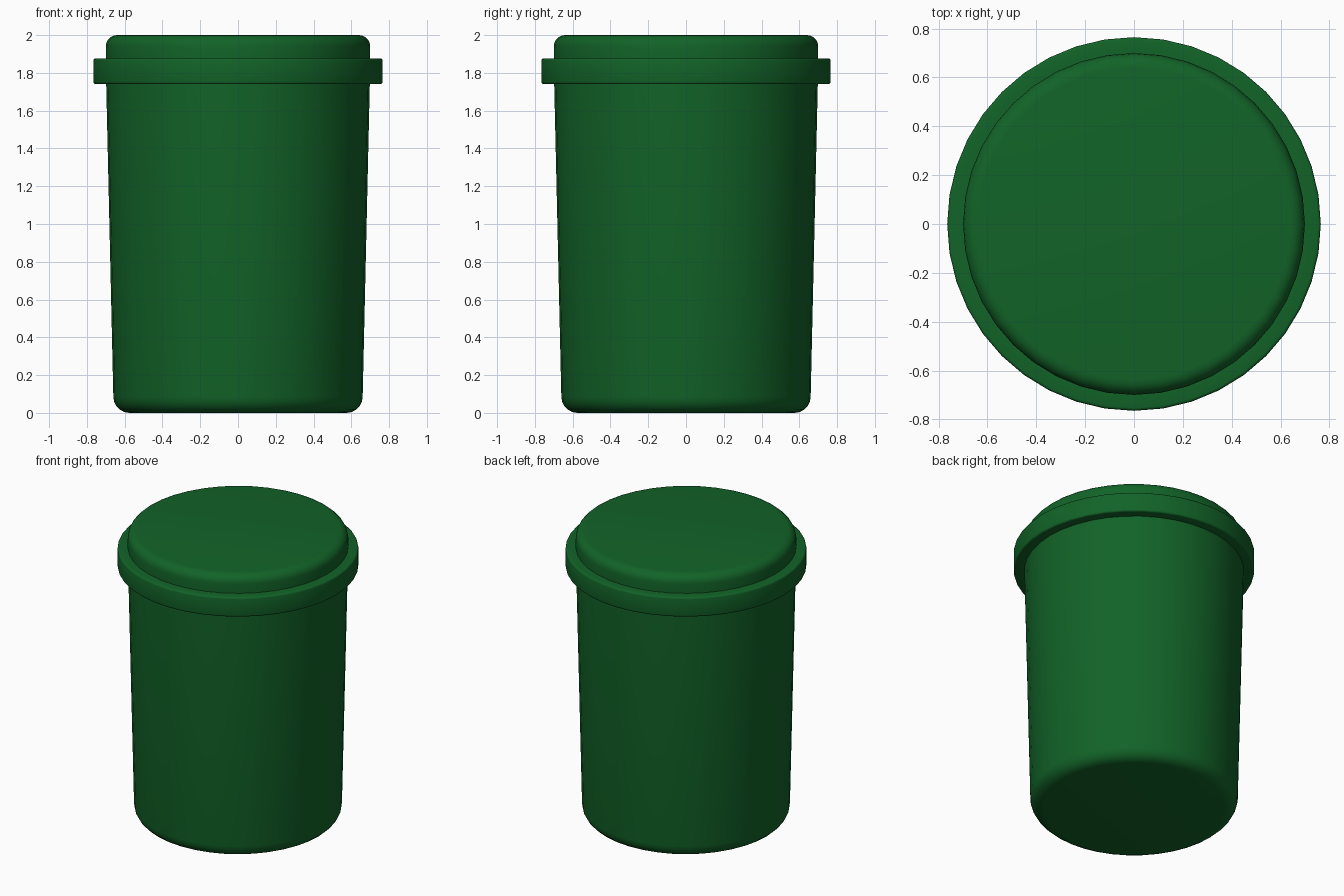
import bpy, bmesh, math

if "Cube" in bpy.data.objects:
    bpy.data.objects.remove(bpy.data.objects["Cube"])

SIDES = 40

green = bpy.data.materials.new("dark_green")
green.diffuse_color = (0.006, 0.125, 0.021, 1)
green.use_nodes = True
green.node_tree.nodes["Principled BSDF"].inputs["Base Color"].default_value = green.diffuse_color


def corner(cx, cz, radius, start, end, steps=5):
    """Rounded corner of a profile, angles in degrees."""
    angles = [math.radians(start + (end - start) * i / steps) for i in range(steps + 1)]
    return [(cx + radius * math.cos(a), cz + radius * math.sin(a)) for a in angles]


def lathe(name, profile):
    """Spin a (radius, height) profile round z; radius 0 closes to a flat cap."""
    bm = bmesh.new()
    rings = []
    for r, z in profile:
        rings.append([bm.verts.new((r * math.cos(2 * math.pi * i / SIDES),
                                    r * math.sin(2 * math.pi * i / SIDES), z))
                      for i in range(SIDES)] if r > 0 else None)
    for a, b in zip(rings, rings[1:]):
        if a is None or b is None:
            bm.faces.new(a or b)
            continue
        for i in range(SIDES):
            j = (i + 1) % SIDES
            bm.faces.new((a[i], a[j], b[j], b[i]))
    bmesh.ops.recalc_face_normals(bm, faces=bm.faces)
    mesh = bpy.data.meshes.new(name)
    bm.to_mesh(mesh)
    bm.free()
    mesh.materials.append(green)
    obj = bpy.data.objects.new(name, mesh)
    bpy.context.collection.objects.link(obj)
    bpy.ops.object.select_all(action='DESELECT')
    obj.select_set(True)
    bpy.context.view_layer.objects.active = obj
    bpy.ops.object.shade_smooth_by_angle(angle=math.radians(40))
    return obj


# tapered tub with a rounded foot, tucked into the lid
lathe("tub_body", [(0, 0)] + corner(0.575, 0.085, 0.085, -90, 0) + [(0.698, 1.75)])

# lid: overhanging rim, then a raised crown with a rounded edge
lathe("lid", [(0.69, 1.74)]
      + corner(0.753, 1.752, 0.012, -90, 0, 3)
      + corner(0.753, 1.865, 0.012, 0, 90, 3)
      + [(0.70, 1.877)]
      + corner(0.64, 1.94, 0.06, 0, 90)
      + [(0, 2.0)])
